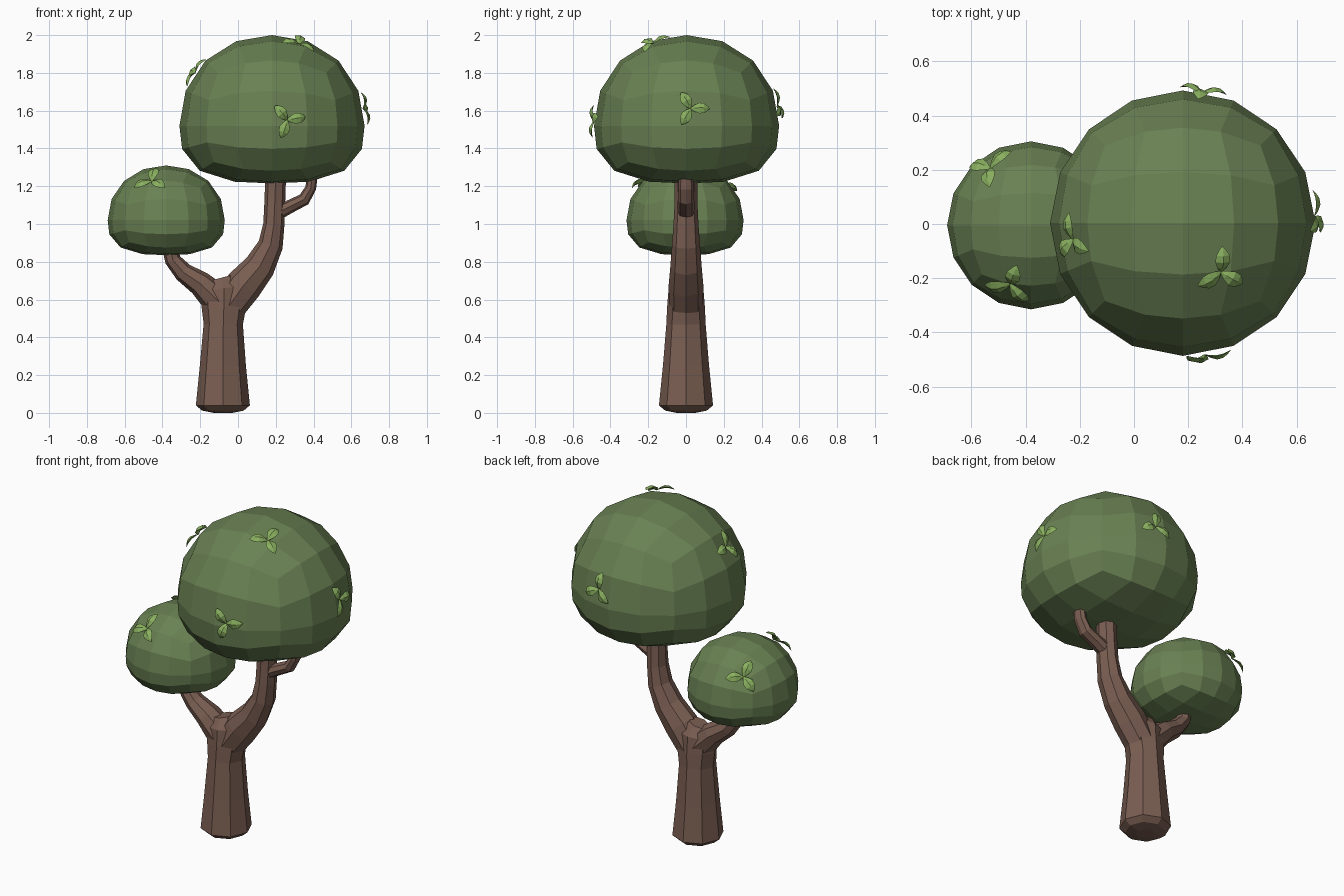
import bpy, bmesh, math
from mathutils import Vector

if "Cube" in bpy.data.objects:
    bpy.data.objects.remove(bpy.data.objects["Cube"])


def material(name, rgb):
    m = bpy.data.materials.new(name)
    m.diffuse_color = (*rgb, 1)
    m.use_nodes = True
    m.node_tree.nodes["Principled BSDF"].inputs["Base Color"].default_value = m.diffuse_color
    return m


BARK = material("bark brown", (0.195, 0.112, 0.084))
CROWN = material("crown green", (0.141, 0.218, 0.086))
LEAF = material("leaf light green", (0.25, 0.43, 0.115))


def finish(bm, name, mat):
    bmesh.ops.recalc_face_normals(bm, faces=bm.faces)
    me = bpy.data.meshes.new(name)
    bm.to_mesh(me)
    bm.free()
    me.materials.append(mat)
    ob = bpy.data.objects.new(name, me)
    bpy.context.collection.objects.link(ob)
    return ob


def skin_rings(bm, rings):
    """Join rings of points into a closed tube."""
    rings = [[bm.verts.new(p) for p in ring] for ring in rings]
    n = len(rings[0])
    for a, b in zip(rings, rings[1:]):
        for i in range(n):
            j = (i + 1) % n
            bm.faces.new((a[i], a[j], b[j], b[i]))
    bm.faces.new(rings[0])
    bm.faces.new(rings[-1])


# Trunk and branches: eight-sided tubes along paths in the xz plane
def tube(name, path):
    """Path entries: x, z, radius in the xz plane, radius along y."""
    rings = []
    for i, (x, z, rn, ry) in enumerate(path):
        a, b = path[max(i - 1, 0)], path[min(i + 1, len(path) - 1)]
        t = Vector((b[0] - a[0], 0, b[1] - a[1])).normalized()
        side = Vector((t.z, 0, -t.x))
        rings.append([Vector((x, 0, z)) + side * rn * math.cos(k * math.pi / 4)
                      + Vector((0, ry * math.sin(k * math.pi / 4), 0))
                      for k in range(8)])
    bm = bmesh.new()
    skin_rings(bm, rings)
    finish(bm, name, BARK)


tube("trunk", [(-.08, 0, .05, .05), (-.08, .012, .11, .11), (-.08, .04, .143, .143),
               (-.08, .25, .122, .122), (-.078, .47, .104, .104),
               (-.075, .56, .118, .1), (-.075, .66, .122, .092), (-.09, .715, .06, .05)])
tube("right_branch", [(-.06, .55, .09, .09), (.03, .675, .098, .092),
                      (.115, .775, .083, .083), (.173, .89, .066, .074),
                      (.19, 1.0, .056, .066), (.195, 1.12, .055, .06), (.2, 1.27, .055, .06)])
tube("left_branch", [(-.08, .57, .09, .09), (-.2, .685, .066, .08), (-.29, .745, .052, .06),
                     (-.345, .81, .043, .05), (-.37, .91, .04, .046)])
tube("side_twig", [(.19, 1.05, .04, .046), (.28, 1.095, .035, .046), (.35, 1.13, .034, .043),
                   (.385, 1.19, .029, .04), (.397, 1.28, .028, .038)])


# Crowns: quad spheres with a domed top and a flattened underside
BIG = (Vector((.18, .003, 1.52)), .49, .48, .305)
SMALL = (Vector((-.38, -.005, 1.02)), .31, .29, .185)


def crown_point(crown, d):
    c, r, up, down = crown
    p = 2.1 if d.z >= 0 else 2.8
    f = (math.hypot(d.x, d.y) ** p + abs(d.z) ** p) ** (-1 / p)
    return c + Vector((d.x * r, d.y * r, d.z * (up if d.z >= 0 else down))) * f


def make_crown(name, crown):
    bm = bmesh.new()
    bmesh.ops.create_cube(bm, size=2)
    bmesh.ops.subdivide_edges(bm, edges=bm.edges[:], cuts=3, use_grid_fill=True)
    for v in bm.verts:
        d = Vector([math.tan(k * math.pi / 4) for k in v.co]).normalized()
        v.co = crown_point(crown, d)
    finish(bm, name, CROWN)


make_crown("large_crown", BIG)
make_crown("small_crown", SMALL)


# Leaf sprigs: three arched, ridged leaves lying on the crown
def sprig(name, crown, near, angle):
    c, r, up, _ = crown
    q = Vector(near) - c
    q = Vector((q.x / r, q.y / r, q.z / up)).normalized()
    pos = crown_point(crown, q)
    n = Vector((q.x / r, q.y / r, q.z / up)).normalized()
    u = Vector((0, 0, 1)).cross(n).normalized()
    v = n.cross(u)
    bm = bmesh.new()
    for k in range(3):
        a = math.radians(angle + 120 * k)
        d = u * math.cos(a) + v * math.sin(a)
        s = n.cross(d)
        rings = []
        for t, w in ((0, .004), (.2, .018), (.45, .029), (.7, .026), (.88, .014), (1, .002)):
            base = pos + d * (.1 * t) + n * (.002 + .02 * math.sin(math.pi * t * .9) - .006 * t)
            rings.append([base + s * w, base + n * w * .35,
                          base - s * w, base - n * w * .2])
        skin_rings(bm, rings)
    finish(bm, name, LEAF)


for name, crown, near, angle in (
        ("front_sprig", BIG, (.26, -.48, 1.55), 10),
        ("right_sprig", BIG, (.66, .025, 1.61), 0),
        ("top_sprig", BIG, (.32, -.175, 1.95), 52),
        ("left_sprig", BIG, (-.21, -.055, 1.79), 60),
        ("back_sprig", BIG, (.25, .48, 1.62), 85),
        ("small_front_sprig", SMALL, (-.455, -.215, 1.22), 90),
        ("small_back_sprig", SMALL, (-.53, .205, 1.19), 65)):
    sprig(name, crown, near, angle)
